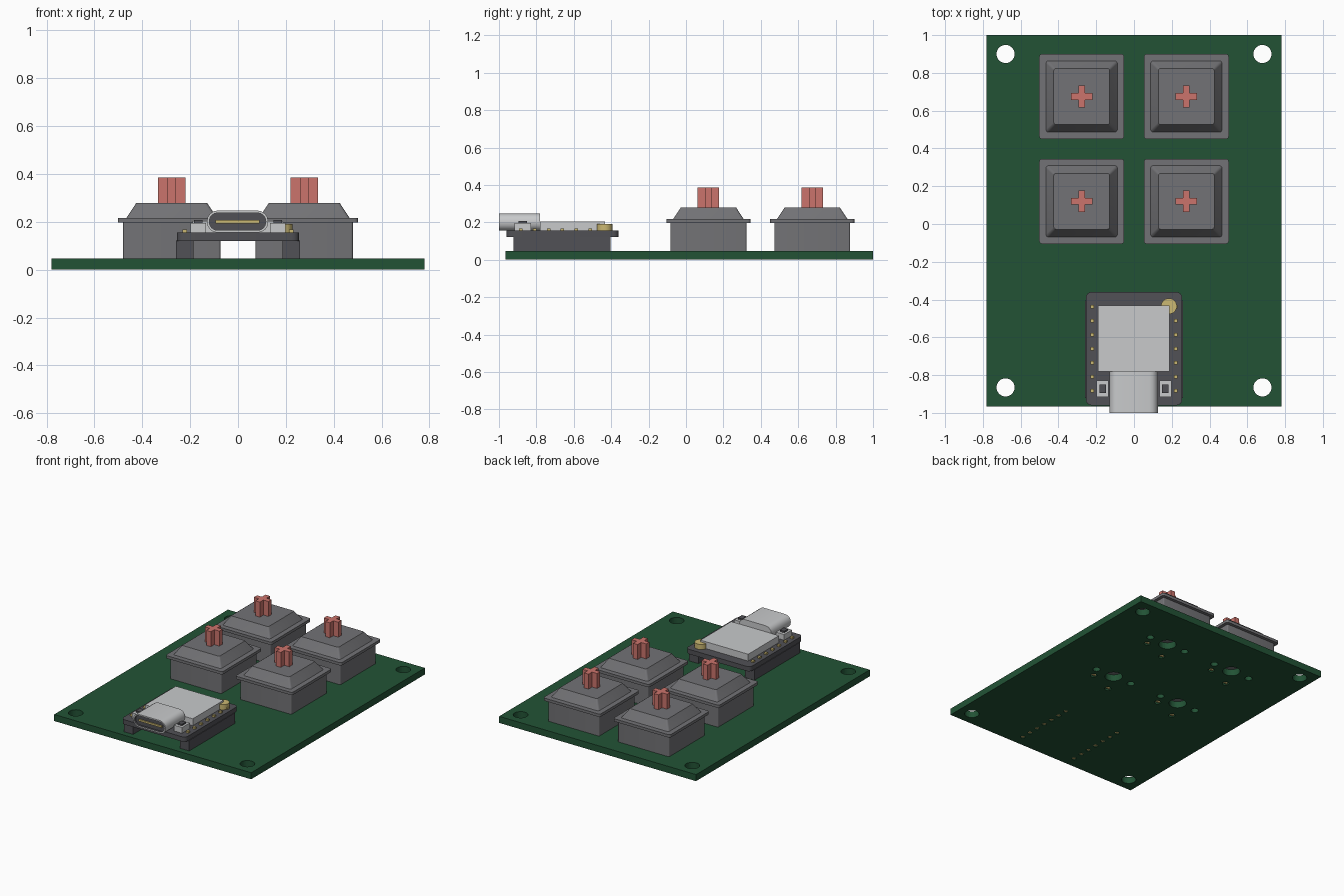
import bpy, bmesh, math
from mathutils import Matrix, Vector

if "Cube" in bpy.data.objects:
    bpy.data.objects.remove(bpy.data.objects["Cube"])


def material(name, rgb):
    m = bpy.data.materials.new(name)
    m.diffuse_color = (*rgb, 1)
    m.use_nodes = True
    m.node_tree.nodes["Principled BSDF"].inputs["Base Color"].default_value = m.diffuse_color
    return m


GREEN = material("board green", (0.016, 0.086, 0.036))
GREY = material("switch grey", (0.17, 0.17, 0.18))
DARK = material("dark plastic", (0.082, 0.082, 0.092))
LIGHT = material("light metal", (0.58, 0.59, 0.60))
RED = material("stem red", (0.60, 0.175, 0.15))
GOLD = material("contact gold", (0.60, 0.48, 0.17))


def finish(name, bm, mats, smooth=True):
    bmesh.ops.recalc_face_normals(bm, faces=bm.faces)
    me = bpy.data.meshes.new(name)
    bm.to_mesh(me)
    bm.free()
    ob = bpy.data.objects.new(name, me)
    bpy.context.collection.objects.link(ob)
    for m in mats:
        me.materials.append(m)
    if smooth:
        bpy.ops.object.select_all(action='DESELECT')
        ob.select_set(True)
        bpy.context.view_layer.objects.active = ob
        bpy.ops.object.shade_smooth_by_angle(angle=math.radians(25))
    return ob


def rounded(hx, hy, r, seg=4):
    """Outline of a rounded rectangle, counter-clockwise."""
    pts = []
    for k, (sx, sy) in enumerate(((1, 1), (-1, 1), (-1, -1), (1, -1))):
        for i in range(seg + 1):
            a = (k + i / seg) * math.pi / 2
            pts.append((sx * (hx - r) + r * math.cos(a), sy * (hy - r) + r * math.sin(a)))
    return pts


def loft(bm, sections, dark_from=None):
    """Skin rounded rectangles given as (half x, half y, radius, z)."""
    rings = [[bm.verts.new((x, y, z)) for x, y in rounded(hx, hy, r)]
             for hx, hy, r, z in sections]
    n = len(rings[0])
    bm.faces.new(rings[0][::-1])
    for k, (a, b) in enumerate(zip(rings, rings[1:])):
        for i in range(n):
            f = bm.faces.new((a[i], a[(i + 1) % n], b[(i + 1) % n], b[i]))
            f.material_index = int(dark_from is not None and k >= dark_from)
    bm.faces.new(rings[-1]).material_index = int(dark_from is not None)


def add_box(bm, x0, x1, y0, y1, z0, z1):
    mat = Matrix.Translation(((x0 + x1) / 2, (y0 + y1) / 2, (z0 + z1) / 2)) \
        @ Matrix.Diagonal((x1 - x0, y1 - y0, z1 - z0, 1))
    bmesh.ops.create_cube(bm, size=1, matrix=mat)


def add_cyl(bm, x, y, r, z0, z1, seg=24):
    bmesh.ops.create_cone(bm, cap_ends=True, segments=seg, radius1=r, radius2=r, depth=z1 - z0,
                          matrix=Matrix.Translation((x, y, (z0 + z1) / 2)))


def box(name, mat, *dims):
    bm = bmesh.new()
    add_box(bm, *dims)
    return finish(name, bm, [mat], False)


TOP = 0.047                                   # circuit board top
SWITCHES = [(x, y) for x in (-0.277, 0.277) for y in (0.12, 0.675)]
LEGS = [(0.111, -0.074), (-0.074, -0.148)]    # switch contact offsets
PINS = [(s * 0.222, -0.661 + 0.074 * i) for s in (-1, 1) for i in range(-3, 4)]

# circuit board with drilled holes
board = box("circuit_board", GREEN, -0.78, 0.78, -0.965, 1.0, 0, TOP)
bm = bmesh.new()
for x in (-0.68, 0.68):
    for y in (-0.865, 0.9):
        add_cyl(bm, x, y, 0.048, -0.1, 0.1, 32)
for x, y in SWITCHES:
    add_cyl(bm, x, y, 0.058, -0.1, 0.1, 32)
    for s in (-1, 1):
        add_cyl(bm, x + s * 0.148, y, 0.025, -0.1, 0.1, 16)
    for dx, dy in LEGS:
        add_cyl(bm, x + dx, y + dy, 0.022, -0.1, 0.1, 16)
for x, y in PINS:
    add_cyl(bm, x, y, 0.016, -0.1, 0.1, 12)
cutter = finish("hole_cutter", bm, [GREEN], False)
cutter.hide_render = True
mod = board.modifiers.new("holes", 'BOOLEAN')
mod.operation, mod.object, mod.solver = 'DIFFERENCE', cutter, 'EXACT'
bpy.context.view_layer.objects.active = board
bpy.ops.object.modifier_apply(modifier=mod.name)
bpy.data.objects.remove(cutter)

# key switches: housing, cross stem and contact legs
bm = bmesh.new()
loft(bm, [(0.203, 0.203, 0.008, TOP), (0.203, 0.203, 0.008, 0.197),
          (0.225, 0.225, 0.015, 0.197), (0.225, 0.225, 0.015, 0.217),
          (0.189, 0.189, 0.014, 0.217), (0.148, 0.148, 0.012, 0.279)])
housing = finish("switch_housing", bm, [GREY])

bm = bmesh.new()
a, b = 0.0575, 0.018
cross = [(a, -b), (a, b), (b, b), (b, a), (-b, a), (-b, b),
         (-a, b), (-a, -b), (-b, -b), (-b, -a), (b, -a), (b, -b)]
face = bm.faces.new([bm.verts.new((x, y, 0.27)) for x, y in cross])
ext = bmesh.ops.extrude_face_region(bm, geom=[face])
for v in ext["geom"]:
    if isinstance(v, bmesh.types.BMVert):
        v.co.z = 0.386
stem = finish("switch_stem", bm, [RED], False)

bm = bmesh.new()
for dx, dy in LEGS:
    add_box(bm, dx - 0.014, dx + 0.014, dy - 0.006, dy + 0.006, 0.001, 0.06)
legs = finish("switch_contacts", bm, [GOLD], False)

for part in (housing, stem, legs):
    for i, (x, y) in enumerate(SWITCHES):
        ob = part if i == 0 else part.copy()
        if i:
            bpy.context.collection.objects.link(ob)
        ob.location = (x, y, 0)

# controller module: board, headers and pins
bm = bmesh.new()
loft(bm, [(0.255, 0.3, 0.03, 0.121), (0.255, 0.3, 0.03, 0.155)])
finish("controller_board", bm, [DARK]).location = (0, -0.66, 0)
for side, s in (("left", -1), ("right", 1)):
    x = s * 0.222
    box(side + "_header", DARK, x - 0.037, x + 0.037, -0.922, -0.405, TOP, 0.122)
bm = bmesh.new()
for x, y in PINS:
    add_box(bm, x - 0.0095, x + 0.0095, y - 0.0095, y + 0.0095, 0.001, 0.167)
finish("header_pins", bm, [GOLD], False)

# metal shield and antenna socket
box("radio_shield", LIGHT, -0.19, 0.188, -0.78, -0.432, 0.15, 0.204)
bm = bmesh.new()
add_cyl(bm, 0.185, -0.435, 0.042, 0.15, 0.192)
finish("antenna_socket", bm, [GOLD])

# cable port: shell with a dark recessed mouth and a gold tongue
bm = bmesh.new()
loft(bm, [(0.128, 0.046, 0.044, 0), (0.128, 0.046, 0.044, 0.22),
          (0.118, 0.036, 0.034, 0.22), (0.118, 0.036, 0.034, 0.205)], dark_from=2)
port = finish("cable_port", bm, [LIGHT, DARK])
port.rotation_euler = (math.pi / 2, 0, 0)
port.location = (-0.002, -0.78, 0.201)
box("port_tongue", GOLD, -0.094, 0.09, -0.993, -0.98, 0.194, 0.207)

# push buttons beside the port
for side, s in (("left", -1), ("right", 1)):
    x = s * 0.166
    box(side + "_button_case", LIGHT, x - 0.032, x + 0.032, -0.916, -0.828, 0.15, 0.196)
    box(side + "_button_cap", DARK, x - 0.017, x + 0.017, -0.895, -0.849, 0.19, 0.207)
